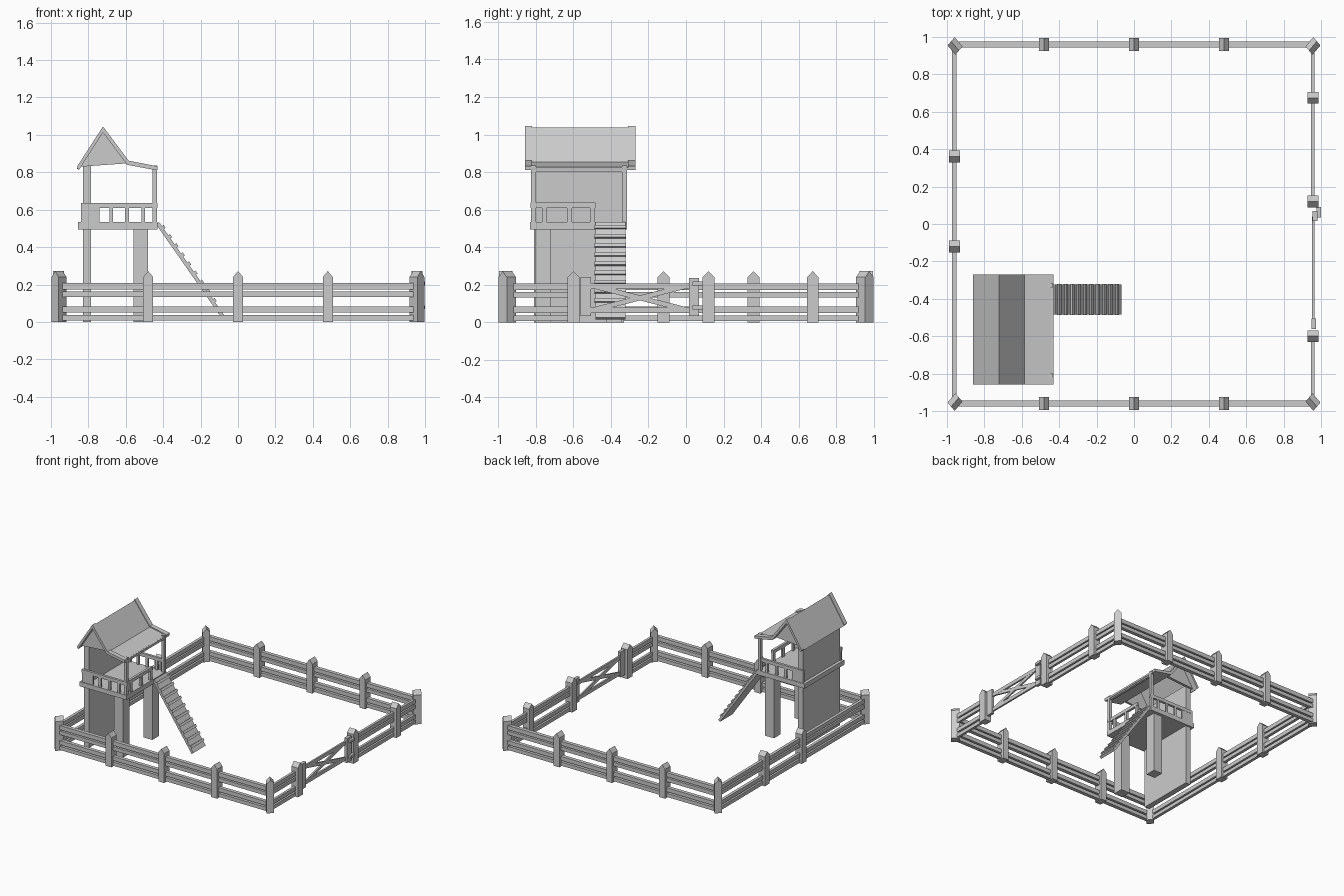
import bpy, bmesh, math
from mathutils import Vector, Matrix

if "Cube" in bpy.data.objects:
    bpy.data.objects.remove(bpy.data.objects["Cube"])


def finish(name, bm):
    bmesh.ops.recalc_face_normals(bm, faces=bm.faces)
    me = bpy.data.meshes.new(name)
    bm.to_mesh(me)
    bm.free()
    ob = bpy.data.objects.new(name, me)
    bpy.context.collection.objects.link(ob)
    return ob


def box(name, x0, x1, y0, y1, z0, z1):
    bm = bmesh.new()
    m = Matrix.Translation(((x0 + x1) / 2, (y0 + y1) / 2, (z0 + z1) / 2))
    bmesh.ops.create_cube(bm, size=1, matrix=m @ Matrix.Diagonal((x1 - x0, y1 - y0, z1 - z0, 1)))
    return finish(name, bm)


def prism(name, pts, y0, y1, matrix=Matrix()):
    """Extrude an XZ outline along y."""
    bm = bmesh.new()
    f = bm.faces.new([bm.verts.new((x, y0, z)) for x, z in pts])
    ext = bmesh.ops.extrude_face_region(bm, geom=[f])
    vs = [g for g in ext['geom'] if isinstance(g, bmesh.types.BMVert)]
    bmesh.ops.translate(bm, verts=vs, vec=(0, y1 - y0, 0))
    bm.transform(matrix)
    return finish(name, bm)


def beam(name, a, b, w, h):
    """Square-ended bar from a to b; w is the sideways size, h the thickness."""
    a, b = Vector(a), Vector(b)
    d = (b - a).normalized()
    side = d.cross(Vector((0, 0, 1))).normalized()
    up = side.cross(d)
    rot = Matrix((d, side, up)).transposed().to_4x4()
    bm = bmesh.new()
    bmesh.ops.create_cube(bm, size=1, matrix=Matrix.Translation((a + b) / 2) @ rot
                          @ Matrix.Diagonal(((b - a).length, w, h, 1)))
    return finish(name, bm)


# Fence posts with pointed tops, ridge facing out of the fence
def post(name, x, y, angle):
    w, d = 0.028, 0.031
    pts = [(-w, 0), (w, 0), (w, 0.24), (0, 0.272), (-w, 0.24)]
    m = Matrix.Translation((x, y, 0)) @ Matrix.Diagonal((0.95, 1.13, 1, 1)) @ Matrix.Rotation(angle, 4, 'Z')
    prism(name, pts, -d, d, m)


for sy in (-1, 1):
    for x in (-0.48, 0, 0.48):
        post("fence_post", x, sy * 0.96, 0)
    for sx in (-1, 1):
        post("corner_post", sx * 0.957, sy * 0.952, -sx * sy * math.pi / 4)
for y in (-0.12, 0.36):
    post("side_post", -0.96, y, math.pi / 2)
for y in (-0.6, 0.12, 0.675):
    post("side_post", 0.957, y, math.pi / 2)

# Fence rails, two pairs high
for z0, z1 in ((0.007, 0.037), (0.05, 0.083), (0.132, 0.162), (0.173, 0.207)):
    for sy in (-1, 1):
        box("fence_rail", -0.945, 0.945, sy * 0.96 - 0.015, sy * 0.96 + 0.015, z0, z1)
    box("side_rail", -0.972, -0.948, -0.94, 0.94, z0, z1)
    for y0, y1 in ((-0.94, -0.6), (0.12, 0.94)):
        box("side_rail", 0.946, 0.966, y0, y1, z0, z1)

# Gate with cross brace and hinges
box("gate_stile", 0.948, 0.972, -0.562, -0.505, 0.033, 0.24)
box("gate_stile", 0.955, 0.98, 0.015, 0.07, 0.033, 0.235)
for z in (0.065, 0.192):
    box("gate_rail", 0.951, 0.965, -0.53, 0.04, z - 0.015, z + 0.015)
    box("gate_hinge", 0.975, 1.0, 0.035, 0.09, z + 0.004, z + 0.024)
beam("gate_brace", (0.958, -0.52, 0.06), (0.958, 0.03, 0.2), 0.012, 0.026)
beam("gate_brace", (0.958, -0.52, 0.2), (0.958, 0.03, 0.06), 0.012, 0.026)

# Tower base: back wall, legs and deck
box("tower_wall", -0.83, -0.785, -0.81, -0.33, 0, 0.845)
for y0, y1 in ((-0.805, -0.72), (-0.425, -0.34)):
    box("tower_leg", -0.56, -0.48, y0, y1, 0, 0.5)
box("deck", -0.855, -0.43, -0.83, -0.315, 0.495, 0.533)

# Roof posts
for y0, y1 in ((-0.825, -0.8), (-0.34, -0.315)):
    box("roof_post", -0.457, -0.432, y0, y1, 0.53, 0.835)

# Railings on both ends and beside the stair
for y in (-0.817, -0.327):
    box("rail_top", -0.84, -0.43, y - 0.01, y + 0.01, 0.61, 0.637)
    box("rail_panel", -0.84, -0.74, y - 0.008, y + 0.008, 0.53, 0.615)
    for x in (-0.677, -0.593, -0.507):
        box("baluster", x - 0.01, x + 0.01, y - 0.008, y + 0.008, 0.53, 0.615)
box("rail_top", -0.455, -0.435, -0.825, -0.482, 0.61, 0.637)
for y in (-0.755, -0.62, -0.497):
    box("baluster", -0.453, -0.437, y - 0.013, y + 0.013, 0.53, 0.615)

# Roof: folded sheet with thicker edge boards and filled gables
top = [(-0.862, 0.828), (-0.722, 1.045), (-0.585, 0.862), (-0.43, 0.832)]


def sheet(name, drop, t, y0, y1):
    hi = [(x, z - drop) for x, z in top]
    lo = [(-0.85, 0.835 - drop - t), (-0.722, 1.035 - drop - t),
          (-0.593, 0.862 - drop - t), (-0.432, 0.832 - drop - t)]
    prism(name, hi + lo[::-1], y0, y1)


sheet("roof", 0.008, 0.014, -0.83, -0.3)
for y0, y1 in ((-0.858, -0.82), (-0.31, -0.27)):
    sheet("roof_edge", 0, 0.022, y0, y1)
for y in (-0.815, -0.325):
    prism("gable", [(-0.84, 0.83), (-0.59, 0.848), (-0.722, 1.02)], y - 0.01, y + 0.01)
box("roof_beam", -0.457, -0.437, -0.82, -0.32, 0.8, 0.826)

# Sloping stair with cross treads
a, b = Vector((-0.43, -0.403, 0.528)), Vector((-0.075, -0.403, 0.02))
beam("stair_board", a, b, 0.16, 0.02)
d = (b - a).normalized()
n = Vector((-d.z, 0, d.x))
for i in range(10):
    c = a.lerp(b, (i + 0.6) / 10.4) + n * 0.013
    beam("stair_tread", c - d * 0.01, c + d * 0.01, 0.166, 0.016)
